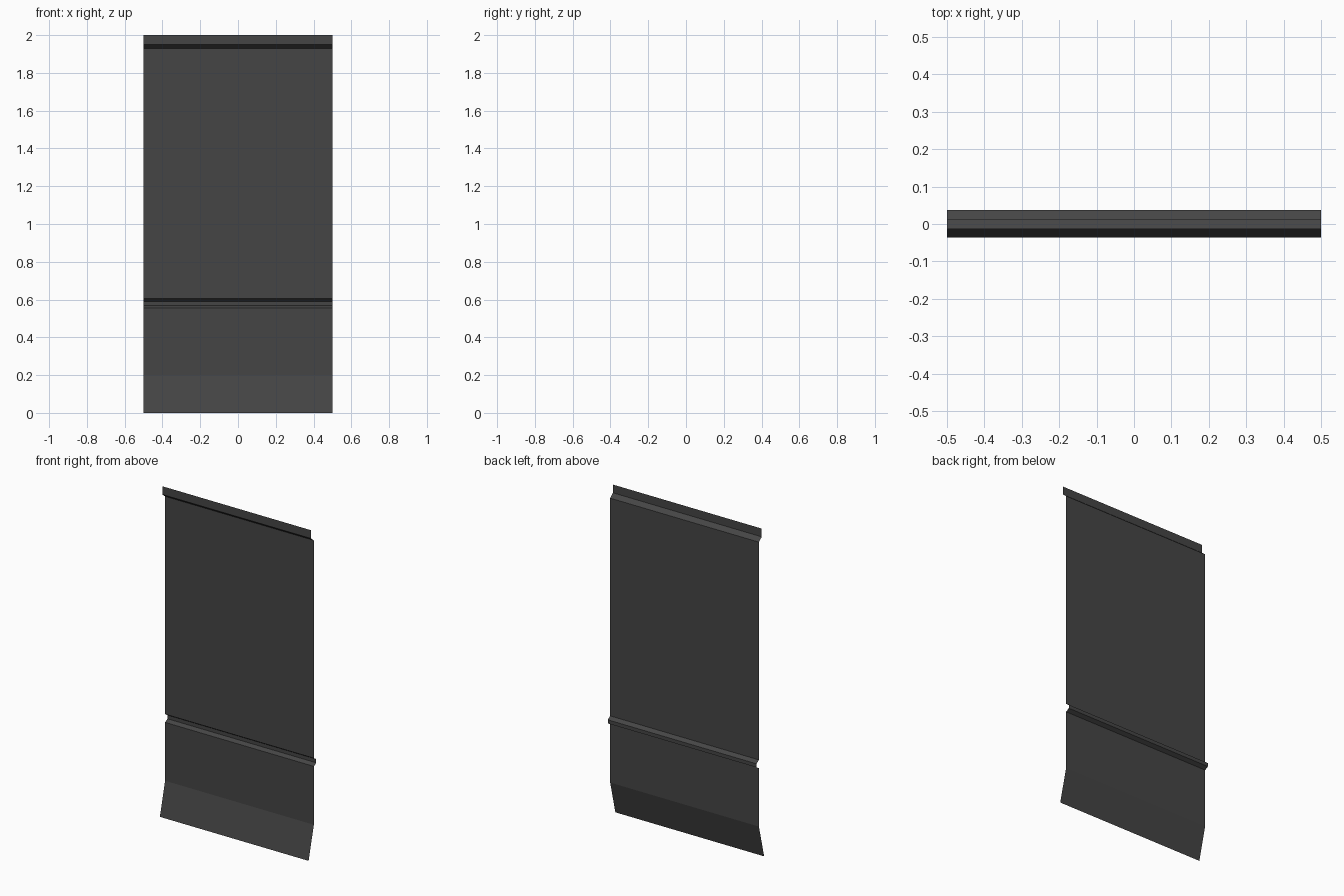
import bpy, bmesh

if "Cube" in bpy.data.objects:
    bpy.data.objects.remove(bpy.data.objects["Cube"])

# Side profile of the folded sheet, bottom to top, as (y, z)
PROFILE = [
    (-0.036, 0.0), (0.014, 0.2),                                      # flared foot
    (0.014, 0.555), (0.037, 0.568), (0.037, 0.59), (0.014, 0.605),    # pressed groove
    (0.014, 1.928), (-0.013, 1.95), (-0.013, 2.0),                    # stepped top lip
]
HALF_WIDTH = 0.5

# Sweep the profile along x as a single-skin sheet
bm = bmesh.new()
rows = [[bm.verts.new((x, y, z)) for x in (-HALF_WIDTH, HALF_WIDTH)] for y, z in PROFILE]
for low, high in zip(rows, rows[1:]):
    bm.faces.new((low[0], low[1], high[1], high[0]))
mesh = bpy.data.meshes.new("folded_panel")
bm.to_mesh(mesh)
bm.free()
panel = bpy.data.objects.new("folded_panel", mesh)
bpy.context.collection.objects.link(panel)

# Dark grey coating
coating = bpy.data.materials.new("dark_grey_coating")
coating.diffuse_color = (0.06, 0.06, 0.06, 1.0)
coating.use_nodes = True
coating.node_tree.nodes["Principled BSDF"].inputs["Base Color"].default_value = coating.diffuse_color
mesh.materials.append(coating)
